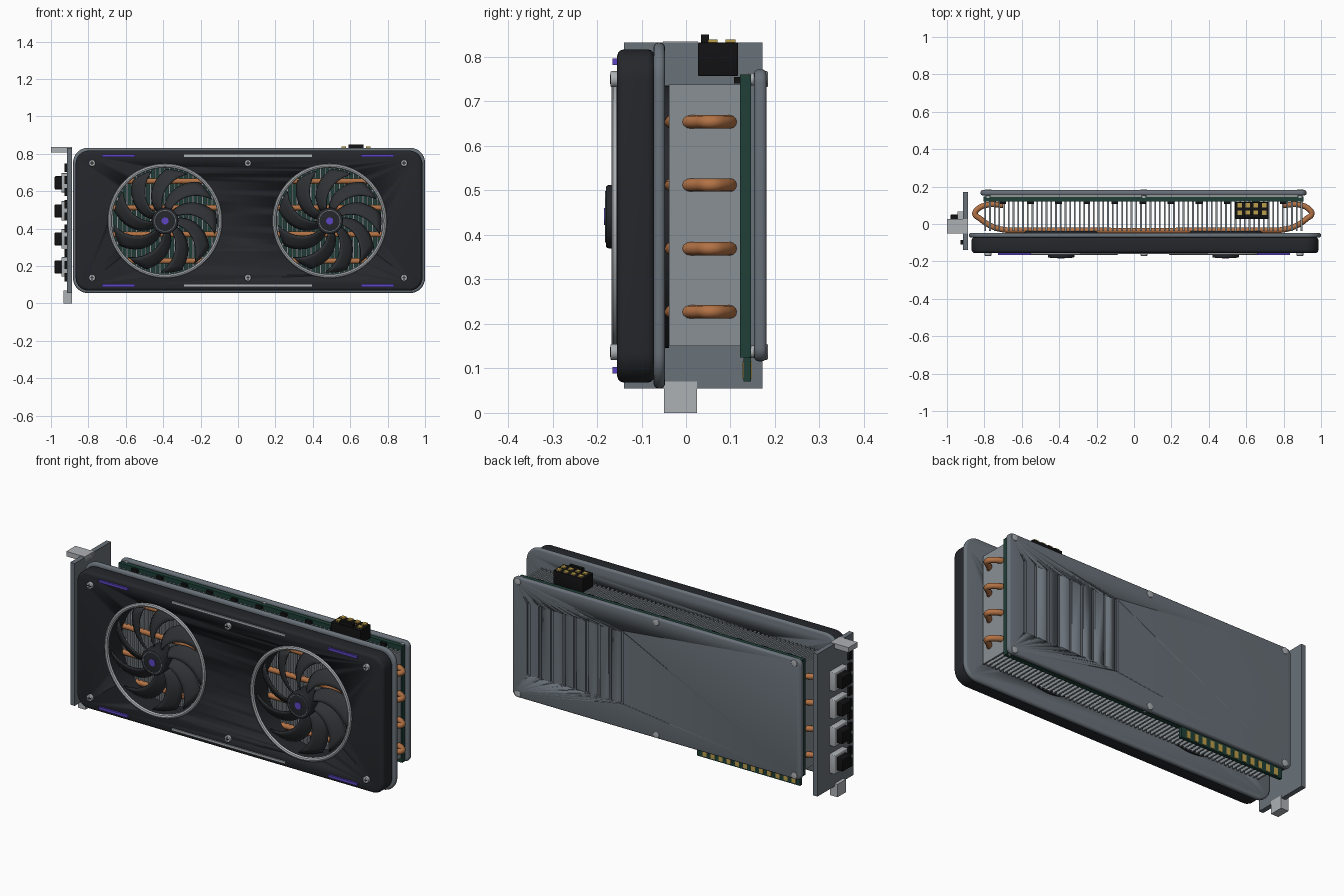
import bpy, bmesh
from math import sin, cos, pi, radians
from mathutils import Matrix

if "Cube" in bpy.data.objects:
    bpy.data.objects.remove(bpy.data.objects["Cube"])


def mat(name, r, g, b):
    m = bpy.data.materials.new(name)
    m.diffuse_color = (r, g, b, 1)
    m.use_nodes = True
    m.node_tree.nodes["Principled BSDF"].inputs["Base Color"].default_value = m.diffuse_color
    return m


DARK = mat("dark_plastic", .018, .02, .024)
BLADE = mat("blade_plastic", .03, .032, .036)
BLACK = mat("black_plastic", .006, .006, .007)
STEEL = mat("grey_metal", .14, .165, .19)
FIN = mat("fin_metal", .25, .28, .3)
SILVER = mat("silver", .42, .44, .46)
GREEN = mat("board_green", .014, .05, .038)
COPPER = mat("copper", .45, .17, .06)
PURPLE = mat("accent_purple", .11, .06, .55)
GOLD = mat("gold", .5, .34, .07)


def activate(o):
    bpy.ops.object.select_all(action='DESELECT')
    o.select_set(True)
    bpy.context.view_layer.objects.active = o


def finish(name, bm, m, bevel=0, smooth=True):
    bmesh.ops.recalc_face_normals(bm, faces=bm.faces)
    me = bpy.data.meshes.new(name)
    bm.to_mesh(me)
    bm.free()
    o = bpy.data.objects.new(name, me)
    bpy.context.collection.objects.link(o)
    me.materials.append(m)
    activate(o)
    if bevel:
        b = o.modifiers.new("bevel", 'BEVEL')
        b.width, b.segments, b.limit_method = bevel, 3, 'ANGLE'
        bpy.ops.object.modifier_apply(modifier="bevel")
    if smooth:
        bpy.ops.object.shade_smooth_by_angle(angle=radians(35))
    return o


def box(name, x0, x1, y0, y1, z0, z1, m, bevel=0):
    bm = bmesh.new()
    mx = Matrix.Translation(((x0 + x1) / 2, (y0 + y1) / 2, (z0 + z1) / 2)) @ Matrix.Diagonal((x1 - x0, y1 - y0, z1 - z0, 1))
    bmesh.ops.create_cube(bm, size=1, matrix=mx)
    return finish(name, bm, m, bevel, bool(bevel))


def cyl(name, x, z, r, y0, y1, m, seg=32, bevel=0):
    bm = bmesh.new()
    mx = Matrix.Translation((x, (y0 + y1) / 2, z)) @ Matrix.Rotation(pi / 2, 4, 'X')
    bmesh.ops.create_cone(bm, cap_ends=True, segments=seg, radius1=r, radius2=r, depth=y1 - y0, matrix=mx)
    return finish(name, bm, m, bevel)


def slab(name, x0, x1, z0, z1, r, y0, y1, m, bevel):
    # rounded rectangle extruded along y
    bm = bmesh.new()
    vs = []
    for i, (cx, cz) in enumerate([(x1 - r, z1 - r), (x0 + r, z1 - r), (x0 + r, z0 + r), (x1 - r, z0 + r)]):
        for k in range(9):
            a = pi / 2 * (i + k / 8)
            vs.append(bm.verts.new((cx + r * cos(a), y0, cz + r * sin(a))))
    f = bm.faces.new(vs)
    ex = bmesh.ops.extrude_face_region(bm, geom=[f])
    bmesh.ops.translate(bm, vec=(0, y1 - y0, 0), verts=[v for v in ex['geom'] if isinstance(v, bmesh.types.BMVert)])
    return finish(name, bm, m, bevel)


def lathe(name, x, z, profile, m, seg=72):
    # closed (radius, y) profile turned round the fan axis
    bm = bmesh.new()
    rings = [[bm.verts.new((x + r * cos(2 * pi * i / seg), y, z + r * sin(2 * pi * i / seg))) for r, y in profile]
             for i in range(seg)]
    n = len(profile)
    for i in range(seg):
        a, b = rings[i], rings[(i + 1) % seg]
        for j in range(n):
            k = (j + 1) % n
            bm.faces.new((a[j], a[k], b[k], b[j]))
    return finish(name, bm, m)


def cut(o, cutter):
    cutter.hide_render = True
    activate(o)
    b = o.modifiers.new("cut", 'BOOLEAN')
    b.operation, b.object, b.solver = 'DIFFERENCE', cutter, 'EXACT'
    bpy.ops.object.modifier_apply(modifier="cut")
    bpy.data.objects.remove(cutter)


FANS = (-.39, .49)
FZ = .441
SCREWS = [(x, z) for x in (-.78, .053, .888) for z in (.137, .75)]

# shroud and its rear rim, with fan openings
shroud = slab("shroud", -.868, .986, .068, .817, .07, -.155, -.07, DARK, .016)
rim = slab("shroud_rim", -.882, 1, .055, .832, .08, -.073, -.047, STEEL, .011)
for fx in FANS:
    for o in (shroud, rim):
        cut(o, cyl("cutter", fx, FZ, .29, -.3, .1, DARK, 72))

# fans
for fx in FANS:
    lathe("fan_trim_ring", fx, FZ, [(.295 + .011 * cos(a * pi / 4), -.156 + .011 * sin(a * pi / 4)) for a in range(8)], SILVER)
    lathe("fan_duct", fx, FZ, [(.284, -.156), (.295, -.156), (.295, -.038), (.284, -.038)], DARK)
    cyl("fan_hub", fx, FZ, .071, -.18, -.08, DARK, 48, .006)
    lathe("hub_ring", fx, FZ, [(.054, -.182), (.058, -.182), (.058, -.176), (.054, -.176)], STEEL, 48)
    cyl("hub_cap", fx, FZ, .019, -.184, -.17, PURPLE, 24)
    bm = bmesh.new()
    for n in range(9):
        grid = []
        for i in range(9):
            t = i / 8
            r = .06 + .217 * t
            mid = 2 * pi * n / 9 - .75 * t ** 1.3
            half = radians(15 - 3 * t)
            row = []
            for j in range(5):
                s = j / 2 - 1
                a = mid + s * half
                row.append(bm.verts.new((fx + r * cos(a), -.128 + s * .024 + .006 * s * s, FZ + r * sin(a))))
            grid.append(row)
        for i in range(8):
            for j in range(4):
                bm.faces.new((grid[i][j], grid[i + 1][j], grid[i + 1][j + 1], grid[i][j + 1]))
    blades = finish("fan_blades", bm, BLADE)
    blades.modifiers.new("thickness", 'SOLIDIFY').thickness = .006

# accent strips on the shroud face
for z in (.096, .789):
    box("silver_strip", -.289, .396, -.161, -.15, z - .006, z + .006, SILVER)
    for x0, x1 in ((-.727, -.55), (.658, .834)):
        box("accent_strip", x0, x1, -.165, -.15, z - .007, z + .007, PURPLE)

# screws, front and back
for x, z in SCREWS:
    cyl("front_screw", x, z, .018, -.17, -.15, SILVER, 24, .003)
    box("screw_slot_a", x - .011, x + .011, -.171, -.168, z - .002, z + .002, BLACK)
    box("screw_slot_b", x - .002, x + .002, -.171, -.168, z - .011, z + .011, BLACK)
    cyl("back_screw", x, z, .018, .17, .184, SILVER, 24, .003)

# fin stack
fin = box("heatsink_fins", -.8, -.791, -.038, .121, .15, .738, FIN)
arr = fin.modifiers.new("array", 'ARRAY')
arr.count, arr.use_relative_offset, arr.use_constant_offset = 68, False, True
arr.constant_offset_displace = (.02524, 0, 0)

# heat pipes
half_path = [(.72, -.033), (.8, -.03), (.87, -.008), (.925, .03), (.95, .053), (.935, .08), (.88, .103), (.8, .1)]
half_path = [(x - .05, y) for x, y in half_path]
path = [(.05 - x, y) for x, y in reversed(half_path)] + [(.05 + x, y) for x, y in half_path]
for z in (.227, .369, .512, .654):
    cu = bpy.data.curves.new("heat_pipe", 'CURVE')
    cu.dimensions, cu.bevel_depth, cu.bevel_resolution, cu.resolution_u = '3D', .015, 4, 6
    cu.use_fill_caps = True
    sp = cu.splines.new('BEZIER')
    sp.bezier_points.add(len(path) - 1)
    for p, (x, y) in zip(sp.bezier_points, path):
        p.co = (x, y, z)
        p.handle_left_type = p.handle_right_type = 'AUTO'
    cu.materials.append(COPPER)
    bpy.context.collection.objects.link(bpy.data.objects.new("heat_pipe", cu))

# circuit board, edge connector and small components
box("circuit_board", -.805, .906, .121, .146, .125, .76, GREEN)
box("edge_connector", -.79, -.17, .129, .146, .07, .13, GREEN)
for i in range(12):
    x = -.765 + i * .049
    box("gold_contact", x, x + .024, .127, .148, .077, .116, GOLD)
for i in range(11):
    x = -.72 + i * .15
    box("board_component", x, x + .035, .108, .122, .74, .755, BLACK)

# backplate with shallow vertical grooves
back = slab("backplate", -.82, .922, .116, .772, .03, .153, .181, STEEL, .01)
for i in range(9):
    x = .26 + i * .0705
    cut(back, slab("cutter", x - .009, x + .009, .25, .65, .0085, .171, .2, STEEL, 0))
for x, z in SCREWS:
    cyl("backplate_standoff", x, z, .014, .14, .16, SILVER, 16)

# power connector
box("power_connector", .54, .72, .027, .117, .757, .832, BLACK, .003)
box("power_clip", .59, .67, .034, .052, .82, .85, BLACK)
for i in range(4):
    for y in (.06, .1):
        x = .565 + i * .0435
        box("power_pin", x - .012, x + .012, y - .011, y + .011, .82, .839, GOLD)

# mounting bracket, ports and vents
box("bracket", -.914, -.888, -.139, .172, .055, .832, STEEL)
box("bracket_top_tab", -1, -.888, -.052, .027, .808, .835, SILVER)
box("bracket_foot", -.932, -.887, -.049, .025, 0, .07, SILVER)
for z in (.195, .345, .495, .645):
    box("port_shell", -.945, -.91, -.045, .068, z - .052, z + .052, SILVER, .004)
    box("port_plug", -.98, -.94, -.025, .05, z - .035, z + .035, BLACK, .004)
for i in range(10):
    z = .14 + i * .065
    box("bracket_vent", -.927, -.91, -.11, -.085, z - .022, z + .022, BLACK)
